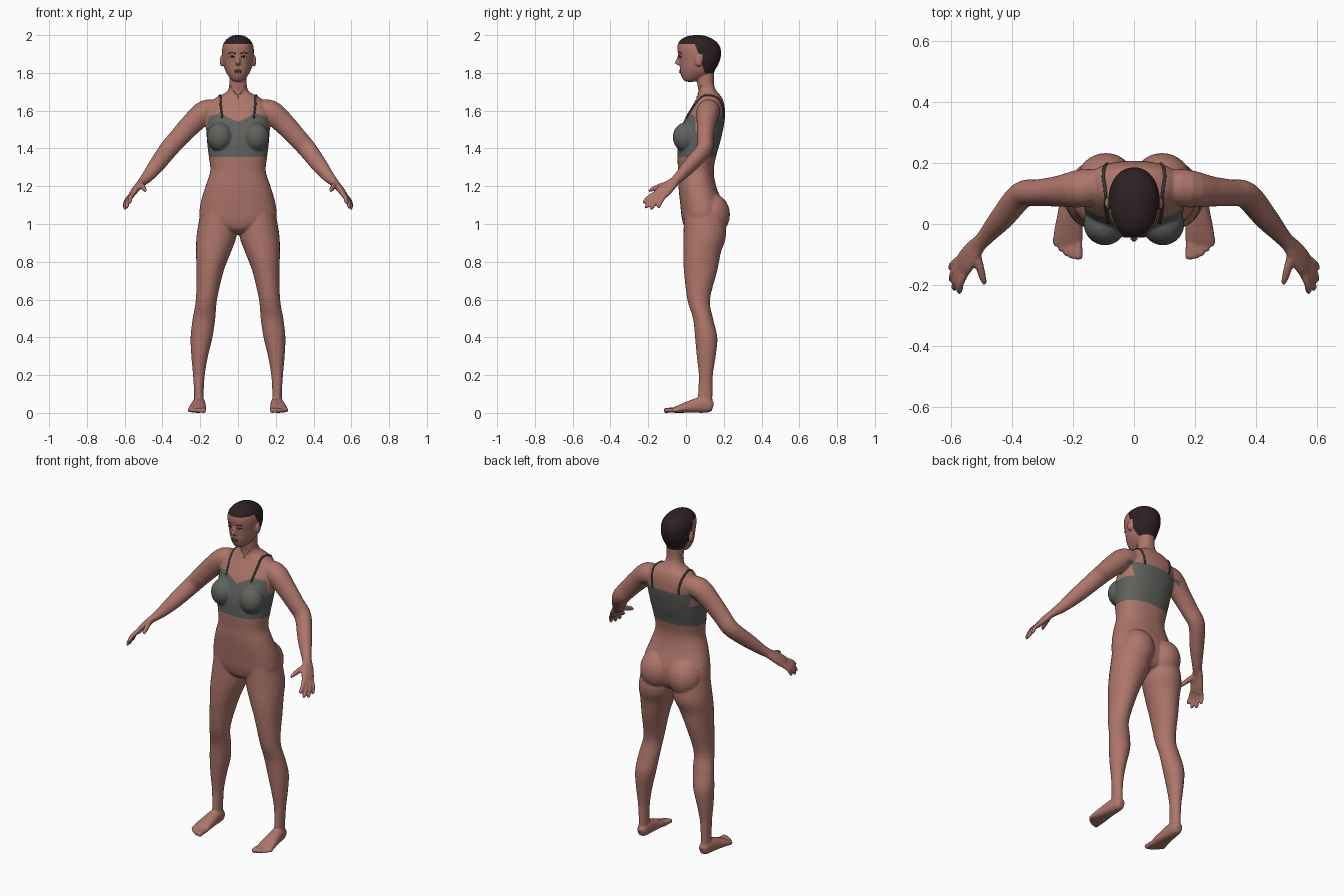
import bpy, bmesh, math
from mathutils import Vector, Matrix

cube = bpy.data.objects.get("Cube")
if cube:
    bpy.data.objects.remove(cube)


def material(name, rgb):
    m = bpy.data.materials.new(name)
    m.use_nodes = True
    m.diffuse_color = (*rgb, 1)
    bsdf = m.node_tree.nodes["Principled BSDF"]
    bsdf.inputs["Base Color"].default_value = (*rgb, 1)
    bsdf.inputs["Roughness"].default_value = 0.7
    return m


skin = material("brown skin", (0.42, 0.18, 0.145))
cloth = material("grey cloth", (0.115, 0.122, 0.11))
hair = material("dark hair", (0.027, 0.015, 0.016))
lip = material("lip red", (0.27, 0.085, 0.075))
white = material("eye white", (0.6, 0.57, 0.53))
strap_grey = material("strap grey", (0.04, 0.042, 0.038))
silver = material("silver", (0.45, 0.42, 0.4))


def spline(points, steps):
    """Catmull-Rom through tuples of any length."""
    p = [Vector(q) for q in points]
    p = [p[0]] + p + [p[-1]]
    out = []
    for i in range(1, len(p) - 2):
        a, b, c, d = p[i - 1:i + 3]
        for k in range(steps):
            t = k / steps
            out.append(0.5 * (2 * b + (c - a) * t + (2 * a - 5 * b + 4 * c - d) * t ** 2
                              + (3 * b - a - 3 * c + d) * t ** 3))
    return out + [p[-2]]


def loft(bm, points, hint=None, s=1, power=2.0, sides=24, steps=4):
    """Skin elliptical rings (x, y, z, a, b); level rings if no hint is given."""
    rows = spline(points, steps)
    rings = []
    for i, r in enumerate(rows):
        centre = Vector(r[:3])
        u, v = Vector((1, 0, 0)), Vector((0, 1, 0))
        if hint:
            t = (Vector(rows[min(i + 1, len(rows) - 1)][:3])
                 - Vector(rows[max(i - 1, 0)][:3])).normalized()
            u = Vector(hint)
            u = (u - t * u.dot(t)).normalized()
            v = t.cross(u)
        ring = []
        for k in range(sides):
            c, n = math.cos(math.tau * k / sides), math.sin(math.tau * k / sides)
            c = math.copysign(abs(c) ** (2 / power), c)
            n = math.copysign(abs(n) ** (2 / power), n)
            co = centre + u * c * r[3] + v * n * r[4]
            ring.append(bm.verts.new((co.x * s, co.y, co.z)))
        rings.append(ring)
    for a, b in zip(rings, rings[1:]):
        for k in range(sides):
            j = (k + 1) % sides
            bm.faces.new((a[k], a[j], b[j], b[k]))
    bm.faces.new(rings[0])
    bm.faces.new(rings[-1])


def ball(bm, centre, size, seg=20):
    mat = Matrix.Translation(centre) @ Matrix.Diagonal((*size, 1))
    bmesh.ops.create_uvsphere(bm, u_segments=seg, v_segments=seg // 2, radius=1, matrix=mat)


def finish(bm, name, mats):
    bmesh.ops.recalc_face_normals(bm, faces=bm.faces)
    me = bpy.data.meshes.new(name)
    bm.to_mesh(me)
    bm.free()
    for m in mats:
        me.materials.append(m)
    me.shade_smooth()
    ob = bpy.data.objects.new(name, me)
    bpy.context.collection.objects.link(ob)
    return ob


def level(rows):
    """Rows of (z, front y, back y, half width) to rings on the centre line."""
    return [(0, (f + b) / 2, z, w, (b - f) / 2) for z, f, b, w in rows]


bm = bmesh.new()

# Torso and neck
loft(bm, level([
    (.945, .05, .12, .04), (.97, .0, .17, .10), (1.02, -.02, .195, .195), (1.1, -.03, .195, .2),
    (1.2, -.04, .16, .172), (1.28, -.042, .147, .147), (1.36, -.045, .16, .155),
    (1.45, -.04, .185, .165), (1.55, -.01, .205, .17), (1.62, .03, .205, .16),
    (1.67, .058, .19, .115), (1.70, .066, .165, .06), (1.74, .06, .148, .046),
    (1.82, .05, .15, .046)]), power=2.3, sides=40)

# Head
loft(bm, level([
    (1.753, .0, .045, .02), (1.765, -.015, .07, .036), (1.79, -.028, .13, .055),
    (1.82, -.032, .157, .07), (1.87, -.036, .181, .081), (1.92, -.045, .185, .084),
    (1.955, -.042, .17, .077), (1.98, -.022, .14, .058), (1.995, .01, .105, .034),
    (2.0, .04, .08, .012)]), power=2.15, sides=40)

# Nose
loft(bm, [(0, -.036, 1.895, .007, .006), (0, -.044, 1.868, .009, .009),
          (0, -.047, 1.851, .013, .012), (0, -.036, 1.842, .012, .008)], power=2)

for s in (1, -1):
    ball(bm, (.086 * s, .068, 1.863), (.011, .019, .031))    # ear
    ball(bm, (.095 * s, .0, 1.46), (.07, .07, .078), 28)     # chest
    ball(bm, (.092 * s, .13, 1.05), (.1, .103, .115), 28)    # seat
    # Leg
    loft(bm, [(.10, .09, 1.12, .088, .10), (.112, .10, .95, .106, .113), (.13, .085, .85, .092, .1),
              (.148, .077, .75, .072, .088), (.167, .067, .6, .056, .06), (.18, .09, .5, .06, .053),
              (.193, .107, .4, .058, .059), (.203, .107, .3, .044, .05), (.207, .105, .2, .031, .037),
              (.207, .102, .1, .025, .038), (.207, .102, .04, .027, .038)], s=s, sides=28)
    # Foot
    loft(bm, [(.206, .142, .03, .018, .022), (.206, .125, .035, .028, .034),
              (.207, .09, .042, .034, .042), (.21, .04, .036, .039, .036),
              (.214, -.02, .024, .047, .024), (.217, -.06, .015, .048, .015),
              (.218, -.075, .012, .044, .010)], hint=(1, 0, 0), s=s, power=2.3)
    for i in range(5):
        x, tip, r = .183 + .0185 * i, -.116 + .003 * i * i, .0155 - .0015 * i
        loft(bm, [(x + .003, -.04, .015, r, r), (x, tip + .022, .014, r, r * .9),
                  (x, tip + .006, .012, r, r * .9), (x, tip, .011, r * .6, r * .5)],
             hint=(1, 0, 0), s=s, sides=12)
    # Arm
    loft(bm, [(.09, .13, 1.60, .05, .05), (.17, .117, 1.595, .062, .062),
              (.25, .107, 1.525, .05, .057), (.315, .102, 1.455, .044, .052),
              (.368, .095, 1.395, .043, .049), (.432, .02, 1.31, .038, .042),
              (.48, -.035, 1.25, .028, .031), (.513, -.072, 1.217, .025, .022)],
         hint=(0, 1, 0), s=s)
    # Palm
    across = (.3, .8, -.3)
    loft(bm, [(.505, -.06, 1.225, .026, .021), (.53, -.092, 1.198, .036, .019),
              (.553, -.125, 1.168, .04, .017), (.565, -.148, 1.148, .036, .013)],
         hint=across, s=s, power=2.3)
    # Fingers and thumb
    for i, tip in enumerate([(.575, -.227, 1.112), (.592, -.216, 1.086),
                             (.602, -.187, 1.079), (.604, -.148, 1.085)]):
        base = Vector((.55, -.155, 1.165)).lerp(Vector((.573, -.112, 1.148)), i / 3)
        tip = Vector(tip)
        mid = base.lerp(tip, .5) + Vector((.006, -.002, .004))
        r = .0125 if i < 3 else .011
        loft(bm, [(*base, r, r), (*mid, r, r), (*base.lerp(tip, .9), r * .85, r * .85),
                  (*tip, r * .5, r * .5)], hint=across, s=s, sides=12)
    loft(bm, [(.52, -.088, 1.21, .018, .016), (.507, -.135, 1.2, .016, .014),
              (.496, -.175, 1.185, .0125, .012), (.489, -.198, 1.174, .007, .006)],
         hint=(0, 0, 1), s=s, sides=12)

# Fuse the parts into one smooth skin
body = finish(bm, "body", [skin, cloth, hair])
bpy.context.view_layer.objects.active = body
body.select_set(True)
fuse = body.modifiers.new("fuse", 'REMESH')
fuse.mode, fuse.voxel_size, fuse.use_smooth_shade = 'VOXEL', 0.0052, True
relax = body.modifiers.new("relax", 'SMOOTH')
relax.factor, relax.iterations = 0.5, 5
for mod in ("fuse", "relax"):
    bpy.ops.object.modifier_apply(modifier=mod)


def is_top(x, y, z):
    x = abs(x)
    if z < 1.355 or x > .19:
        return False
    if y < .05:
        return z < (1.54 + .5 * x if x < .09 else 1.585 - .2 * (x - .09))
    return z < (1.568 if y > .16 else 1.49)


def is_hair(x, y, z):
    if z < 1.795 or (abs(x) > .083 and y < .09 and z < 1.9):
        return False
    return z > 1.953 or y > .055 + (1.93 - z) * .35


# Top and hair coloured by position
for f in body.data.polygons:
    f.material_index = 1 if is_top(*f.center) else 2 if is_hair(*f.center) else 0
    f.use_smooth = True


def front(x, z):
    """Point on the front of the body."""
    return body.ray_cast(Vector((x, -1, z)), Vector((0, 1, 0)))[1]


def cord(name, paths, radius, mat):
    cu = bpy.data.curves.new(name, 'CURVE')
    cu.dimensions, cu.bevel_depth, cu.bevel_resolution = '3D', radius, 2
    cu.use_fill_caps = True
    for path in paths:
        sp = cu.splines.new('POLY')
        sp.points.add(len(path) - 1)
        for q, co in zip(sp.points, path):
            q.co = (*co, 1)
    cu.materials.append(mat)
    ob = bpy.data.objects.new(name, cu)
    bpy.context.collection.objects.link(ob)


# Shoulder straps
guide = spline([(.092, -.03, 1.575), (.1, .03, 1.65), (.108, .1, 1.71),
                (.11, .16, 1.69), (.105, .23, 1.63), (.1, .24, 1.56)], 5)
straps = []
for s in (1, -1):
    straps.append([body.closest_point_on_mesh(Vector((p.x * s, p.y, p.z)))[1] for p in guide])
cord("shoulder_straps", straps, .0055, strap_grey)

# Eyes, brows and lips
eyes, irises, mouth = bmesh.new(), bmesh.new(), bmesh.new()
brows = []
for s in (1, -1):
    p = front(.032 * s, 1.883)
    ball(eyes, p, (.014, .004, .0055))
    ball(irises, p - Vector((0, .002, 0)), (.0055, .0035, .005), 12)
    brows.append([front(s * (.014 + .009 * k), 1.902 + .006 * math.sin(k * .8)) for k in range(5)])
    brows.append([front(s * (.018 + .007 * k), 1.884 + .006 * math.sin(k * .785))
                  - Vector((0, .003, 0)) for k in range(5)])
ball(mouth, front(0, 1.812), (.021, .005, .005))
ball(mouth, front(0, 1.804), (.018, .006, .006))
finish(eyes, "eyes", [white])
finish(irises, "irises", [hair])
finish(mouth, "lips", [lip])
cord("brows_and_lashes", brows, .0022, hair)

# Necklace of small beads
beads = bmesh.new()
for k in range(-7, 8):
    x = .042 * k / 7
    ball(beads, front(x, 1.682 + .05 * abs(k / 7) ** 1.5), (.003, .003, .003), 8)
ball(beads, front(0, 1.672), (.005, .004, .007), 8)
finish(beads, "necklace", [silver])
